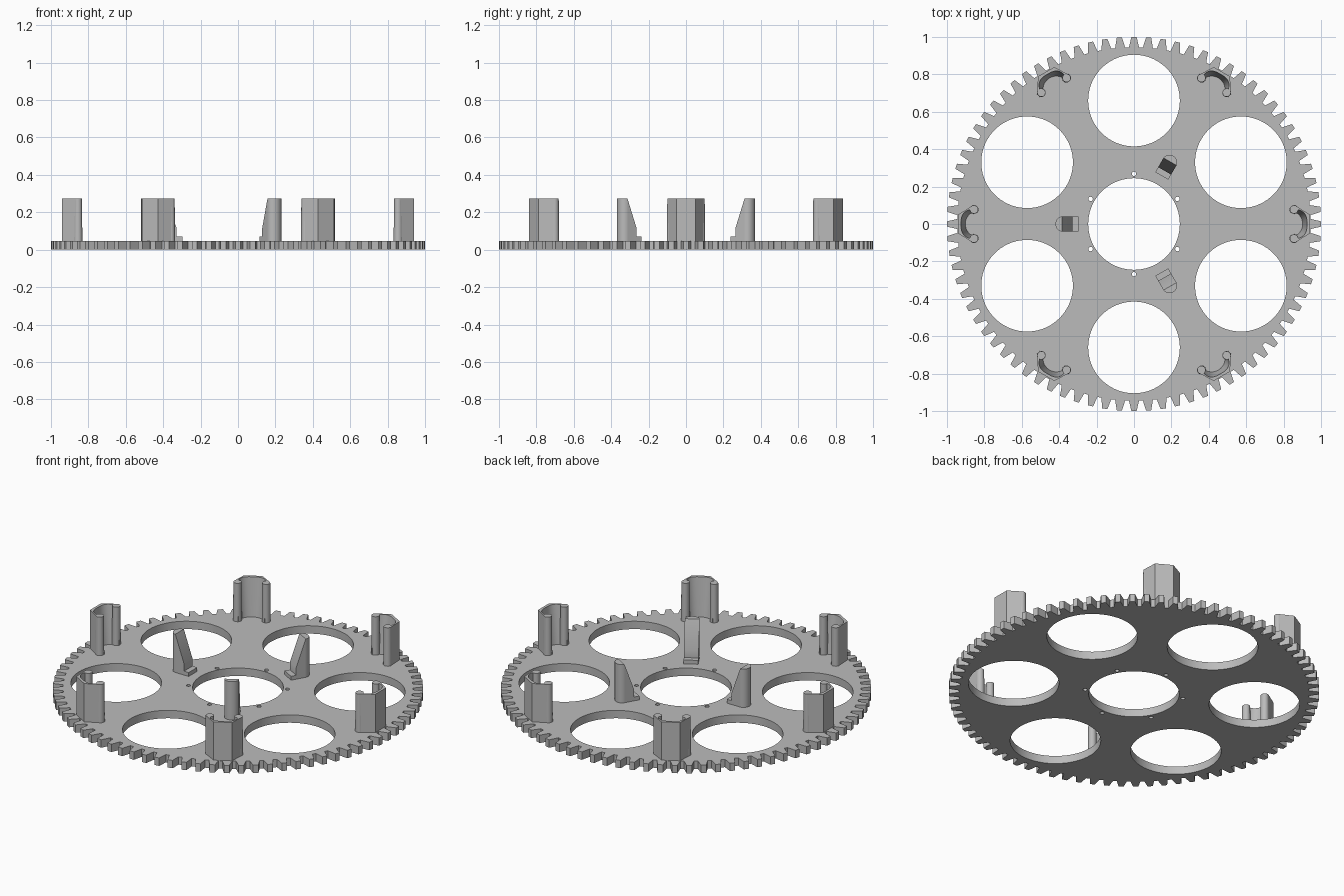
import bpy, bmesh
from math import sin, cos, pi, radians, copysign
from mathutils import Matrix

cube = bpy.data.objects.get("Cube")
if cube:
    bpy.data.objects.remove(cube)

grey = bpy.data.materials.new("plain_grey")
grey.use_nodes = True
grey.diffuse_color = (0.5, 0.5, 0.5, 1)
grey.node_tree.nodes["Principled BSDF"].inputs["Base Color"].default_value = (0.5, 0.5, 0.5, 1)

THICK, TOP, BASE = 0.047, 0.275, 0.03
TEETH = 80


def finish(name, mesh, angle=0.0):
    """Link a mesh as an object turned about z, smooth except at sharp edges."""
    mesh.materials.clear()
    mesh.materials.append(grey)
    ob = bpy.data.objects.new(name, mesh)
    ob.rotation_euler.z = angle
    bpy.context.collection.objects.link(ob)
    bpy.ops.object.select_all(action='DESELECT')
    ob.select_set(True)
    bpy.context.view_layer.objects.active = ob
    bpy.ops.object.shade_smooth_by_angle(angle=radians(28))
    return ob


def loft(bm, low, high):
    """Closed solid between two matching rings of 3D points."""
    a = [bm.verts.new(p) for p in low]
    b = [bm.verts.new(p) for p in high]
    n = len(a)
    bm.faces.new(a[::-1])
    bm.faces.new(b)
    for i in range(n):
        j = (i + 1) % n
        bm.faces.new((a[i], a[j], b[j], b[i]))


def to_mesh(bm, name):
    bmesh.ops.recalc_face_normals(bm, faces=bm.faces)
    mesh = bpy.data.meshes.new(name)
    bm.to_mesh(mesh)
    bm.free()
    return mesh


def circle(x, y, r, n):
    return [(x + r * cos(2 * pi * i / n), y + r * sin(2 * pi * i / n)) for i in range(n)]


# Gear plate: toothed outline with round openings, extruded
outline = []
for k in range(TEETH):
    for frac, r in ((-0.36, 0.945), (-0.18, 1.0), (0.18, 1.0), (0.36, 0.945)):
        a = 2 * pi * (k + frac) / TEETH
        outline.append((r * cos(a), r * sin(a)))
loops = [outline, circle(0, 0, 0.245, 72)]
for k in range(6):
    a = radians(30 + 60 * k)
    loops.append(circle(0.66 * cos(a), 0.66 * sin(a), 0.245, 72))
    loops.append(circle(0.268 * cos(a), 0.268 * sin(a), 0.012, 16))

curve = bpy.data.curves.new("plate_outline", 'CURVE')
curve.dimensions = '2D'
curve.fill_mode = 'BOTH'
curve.extrude = THICK / 2
for pts in loops:
    sp = curve.splines.new('POLY')
    sp.points.add(len(pts) - 1)
    for p, (x, y) in zip(sp.points, pts):
        p.co = (x, y, 0, 1)
    sp.use_cyclic_u = True
helper = bpy.data.objects.new("plate_outline", curve)
bpy.context.collection.objects.link(helper)
graph = bpy.context.evaluated_depsgraph_get()
flat = bpy.data.meshes.new_from_object(helper.evaluated_get(graph))
bm = bmesh.new()
bm.from_mesh(flat)
bpy.data.objects.remove(helper)
bpy.data.meshes.remove(flat)
bmesh.ops.remove_doubles(bm, verts=bm.verts, dist=0.00001)
bmesh.ops.translate(bm, verts=bm.verts, vec=(0, 0, THICK / 2))
finish("gear_plate", to_mesh(bm, "gear_plate"))


# Rim clips: angular outer wall, hollow inner side that thickens downward
def clip_section(z, centre, depth, half, power):
    pts = [(0.865, -0.098, z), (0.94, -0.05, z), (0.94, 0.05, z), (0.865, 0.098, z)]
    for i in range(17):
        a = pi / 2 - pi * i / 16
        c, s = max(cos(a), 0.0), sin(a)
        pts.append((centre + depth * c ** power,
                    half * copysign(abs(s) ** power, s), z))
    return pts


bm = bmesh.new()
loft(bm, clip_section(BASE, 0.83, 0.07, 0.07, 1.0),
     clip_section(TOP, 0.845, 0.08, 0.078, 0.7))
for side in (-1, 1):
    bmesh.ops.create_cone(bm, cap_ends=True, segments=20, radius1=0.024, radius2=0.022,
                          depth=TOP - BASE,
                          matrix=Matrix.Translation((0.856, 0.078 * side, (TOP + BASE) / 2)))
clip_mesh = to_mesh(bm, "rim_clip")
for k in range(6):
    finish(f"rim_clip_{k + 1}", clip_mesh, radians(60 * k))

# Inner posts: round back, sloped front and a low foot
W = 0.04
ring = [(0.328, W), (0.328, -W)]
ring += [(0.385 + 0.035 * cos(a), W * sin(a))
         for a in (-pi / 2 + pi * i / 12 for i in range(13))]
bm = bmesh.new()
# shaft behind the slope
back = ring[2:]
loft(bm, [(x, y, BASE) for x, y in back], [(x, y, TOP) for x, y in back])
# sloped front and foot from one side profile
profile = [(0.297, BASE), (0.385, BASE), (0.385, TOP), (0.328, 0.115),
           (0.328, 0.07), (0.297, 0.07)]
loft(bm, [(x, -W, z) for x, z in profile], [(x, W, z) for x, z in profile])
post_mesh = to_mesh(bm, "inner_post")
for k in range(3):
    finish(f"inner_post_{k + 1}", post_mesh, radians(60 + 120 * k))
